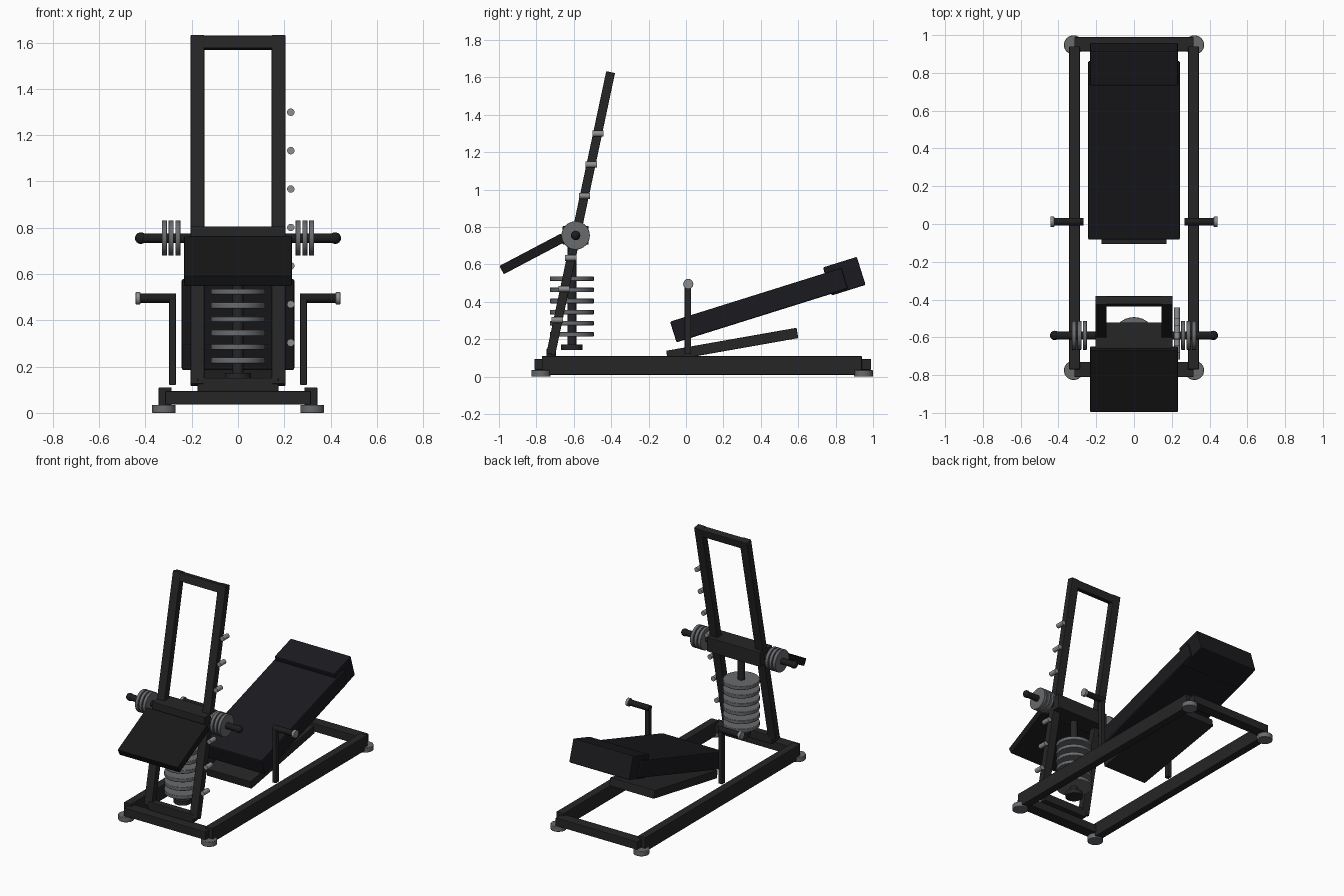
import bpy
from math import radians, pi, hypot, atan2, sin, cos

if "Cube" in bpy.data.objects:
    bpy.data.objects.remove(bpy.data.objects["Cube"])


def mat(name, r, g, b):
    m = bpy.data.materials.new(name)
    m.diffuse_color = (r, g, b, 1)
    m.use_nodes = True
    m.node_tree.nodes["Principled BSDF"].inputs["Base Color"].default_value = m.diffuse_color
    return m


FRAME = mat("frame_black", 0.019, 0.019, 0.019)
PAD = mat("pad_vinyl", 0.011, 0.011, 0.014)
PLATE = mat("foot_rubber", 0.009, 0.009, 0.009)
GRIP = mat("grip_rubber", 0.012, 0.012, 0.013)
IRON = mat("iron_grey", 0.14, 0.145, 0.155)
STEEL = mat("steel", 0.27, 0.27, 0.28)


def finish(o, name, m, bevel):
    o.name = name
    o.data.materials.append(m)
    if bevel:
        b = o.modifiers.new("bevel", 'BEVEL')
        b.width, b.segments, b.limit_method = bevel, 2, 'ANGLE'
    return o


def box(name, loc, size, m=FRAME, tilt=0, bevel=0.004):
    bpy.ops.mesh.primitive_cube_add(size=1, location=loc)
    o = bpy.context.object
    o.scale = size
    bpy.ops.object.transform_apply(location=False, rotation=False, scale=True)
    o.rotation_euler.x = tilt
    return finish(o, name, m, bevel)


def cyl(name, loc, r, length, axis='Z', m=IRON, bevel=0.0):
    rot = {'X': (0, pi / 2, 0), 'Y': (pi / 2, 0, 0), 'Z': (0, 0, 0)}[axis]
    bpy.ops.mesh.primitive_cylinder_add(vertices=32, radius=r, depth=length, location=loc, rotation=rot)
    o = bpy.context.object
    bpy.ops.object.shade_smooth_by_angle(angle=radians(35))
    return finish(o, name, m, bevel)


# Upright line in the side plane, from foot to top
Y0, Z0, Y1, Z1 = -0.723, 0.12, -0.403, 1.628
LEAN = atan2(Y1 - Y0, Z1 - Z0)
LEN = hypot(Y1 - Y0, Z1 - Z0)


def on_upright(x, d):
    return (x, Y0 + d * sin(LEAN), Z0 + d * cos(LEAN))


for s, side in ((-1, "left"), (1, "right")):
    # Base rail and feet
    box(f"{side}_base_rail", (s * 0.315, 0.085, 0.06), (0.056, 1.71, 0.1))
    for y, end in ((-0.775, "front"), (0.948, "rear")):
        cyl(f"{side}_{end}_foot", (s * 0.32, y, 0.0175), 0.051, 0.035, bevel=0.003)
    # Upright
    box(f"{side}_upright", on_upright(s * 0.175, LEN / 2), (0.06, 0.048, LEN), tilt=-LEAN)
    # Weight bar sleeve with rounded end and plates
    cyl(f"{side}_bar_sleeve", (s * 0.31, -0.59, 0.755), 0.021, 0.23, 'X', GRIP)
    bpy.ops.mesh.primitive_uv_sphere_add(segments=24, ring_count=12, radius=0.025,
                                         location=(s * 0.42, -0.59, 0.755))
    bpy.ops.object.shade_smooth_by_angle()
    finish(bpy.context.object, f"{side}_bar_end", GRIP, 0)
    for i in range(3):
        cyl(f"{side}_weight_plate_{i}", (s * (0.26 + 0.029 * i), -0.59, 0.755), 0.076, 0.022, 'X', bevel=0.002)
    # Side handle
    box(f"{side}_handle_post", (s * 0.283, 0.01, 0.31), (0.03, 0.034, 0.38))
    cyl(f"{side}_handle_grip", (s * 0.346, 0.012, 0.495), 0.02, 0.155, 'X', GRIP)
    cyl(f"{side}_handle_cap", (s * 0.432, 0.012, 0.495), 0.027, 0.02, 'X', STEEL, 0.002)

# Base cross beams
box("front_cross_beam", (0, -0.77, 0.065), (0.63, 0.08, 0.058))
box("rear_cross_beam", (0, 0.952, 0.065), (0.63, 0.075, 0.058))

# Upright cross bars
box("top_cross_bar", on_upright(0, LEN - 0.03), (0.3, 0.045, 0.055), tilt=-LEAN)
box("bottom_cross_bar", (0, -0.72, 0.122), (0.35, 0.05, 0.058))

# Adjustment pegs beside the right upright
for i in range(7):
    z = 0.303 + 0.166 * i
    cyl(f"peg_{i}", (0.228, -0.688 + 0.218 * (z - 0.303), z), 0.016, 0.06, 'Y', STEEL)

# Carriage and foot plate
box("carriage", (0, -0.59, 0.756), (0.41, 0.138, 0.1))
box("foot_plate", (0, -0.822, 0.656), (0.465, 0.37, 0.05), PLATE, radians(27.8))

# Weight stack on its guide rod
cyl("guide_rod", (0, -0.61, 0.46), 0.024, 0.6, m=FRAME)
cyl("stack_base", (0, -0.61, 0.158), 0.057, 0.03, m=FRAME)
for i in range(6):
    cyl(f"stack_disc_{i}", (0, -0.61, 0.226 + 0.0595 * i), 0.117, 0.025, bevel=0.003)

# Bench: back pad, headrest and lower support
box("back_pad", (0, 0.39, 0.382), (0.486, 0.96, 0.116), PAD, radians(17.4), 0.008)
box("headrest", (0, 0.846, 0.537), (0.464, 0.19, 0.157), PAD, radians(17.4), 0.006)
box("bench_support", (0, 0.247, 0.172), (0.345, 0.708, 0.056), FRAME, radians(10))
